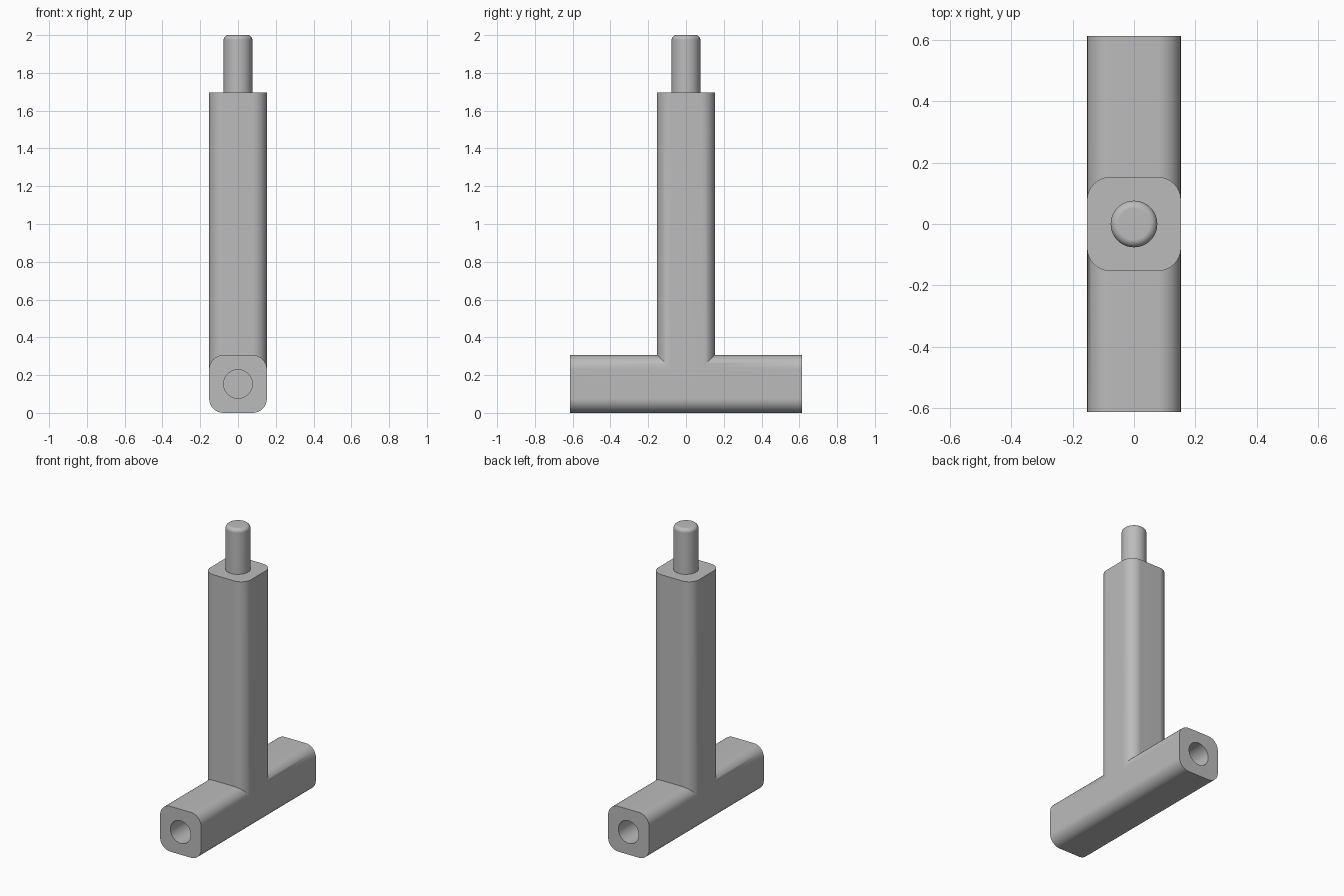
import bpy
import bmesh
from math import pi, sin, cos, radians
from mathutils import Matrix, Vector

cube = bpy.data.objects.get("Cube")
if cube:
    bpy.data.objects.remove(cube, do_unlink=True)

HALF = 0.153        # half width of the square stock
ROUND = 0.075       # corner radius of the stock
PIN = 0.076         # radius of the peg and the sockets
BAR = 0.613         # half length of the foot bar
SHOULDER = 1.695    # top of the post
DEPTH = 0.31        # socket depth

grey = bpy.data.materials.new("plain_grey")
grey.use_nodes = True
colour = (0.5, 0.5, 0.5, 1)
grey.diffuse_color = colour
grey.node_tree.nodes["Principled BSDF"].inputs["Base Color"].default_value = colour


def rounded_square(half, radius, steps=8):
    points = []
    for corner in range(4):
        start = corner * pi / 2
        mid = start + pi / 4
        centre = Vector((cos(mid), sin(mid))) * (half - radius) * 2 ** 0.5
        for i in range(steps + 1):
            a = start + i * pi / 2 / steps
            points.append(centre + Vector((cos(a), sin(a))) * radius)
    return points


def circle(radius, sides=48):
    return [Vector((cos(2 * pi * i / sides), sin(2 * pi * i / sides))) * radius
            for i in range(sides)]


def prism(name, outline, length, matrix, round_top=0):
    """Extrude an outline along local z, optionally rounding the top rim."""
    bm = bmesh.new()
    base = bm.faces.new([bm.verts.new((p.x, p.y, 0)) for p in outline])
    new = bmesh.ops.extrude_face_region(bm, geom=[base], use_keep_orig=True)["geom"]
    top = [v for v in new if isinstance(v, bmesh.types.BMVert)]
    bmesh.ops.translate(bm, verts=top, vec=(0, 0, length))
    if round_top:
        rim = [e for e in bm.edges if all(v in top for v in e.verts)]
        bmesh.ops.bevel(bm, geom=rim, offset=round_top, segments=6,
                        profile=0.5, affect='EDGES')
    bmesh.ops.recalc_face_normals(bm, faces=bm.faces)
    bm.transform(matrix)
    mesh = bpy.data.meshes.new(name)
    bm.to_mesh(mesh)
    bm.free()
    mesh.materials.append(grey)
    obj = bpy.data.objects.new(name, mesh)
    bpy.context.collection.objects.link(obj)
    return obj


def activate(obj):
    bpy.ops.object.select_all(action='DESELECT')
    obj.select_set(True)
    bpy.context.view_layer.objects.active = obj


def combine(target, tool, operation):
    activate(target)
    mod = target.modifiers.new(operation.lower(), 'BOOLEAN')
    mod.operation = operation
    mod.solver = 'EXACT'
    mod.object = tool
    bpy.ops.object.modifier_apply(modifier=mod.name)
    bpy.data.objects.remove(tool, do_unlink=True)


# Foot bar lying along y, joined with the upright post
along_y = Matrix.Translation((0, BAR, HALF)) @ Matrix.Rotation(pi / 2, 4, 'X')
frame = prism("tee_frame", rounded_square(HALF, ROUND), 2 * BAR, along_y)
post = prism("post", rounded_square(HALF, ROUND), SHOULDER - HALF,
             Matrix.Translation((0, 0, HALF)))
combine(frame, post, 'UNION')

# Blind round sockets in both ends of the bar
for side in (1, -1):
    hole = Matrix.Translation((0, side * (BAR - DEPTH), HALF)) \
        @ Matrix.Rotation(-side * pi / 2, 4, 'X')
    combine(frame, prism("socket_cutter", circle(PIN), DEPTH + 0.1, hole),
            'DIFFERENCE')

# Peg with a rounded rim on top of the post
peg = prism("top_peg", circle(PIN), 2 - SHOULDER,
            Matrix.Translation((0, 0, SHOULDER)), round_top=0.025)

for obj in (frame, peg):
    activate(obj)
    bpy.ops.object.shade_smooth_by_angle(angle=radians(30))
    weighted = obj.modifiers.new("weighted_normals", 'WEIGHTED_NORMAL')
    weighted.keep_sharp = True
